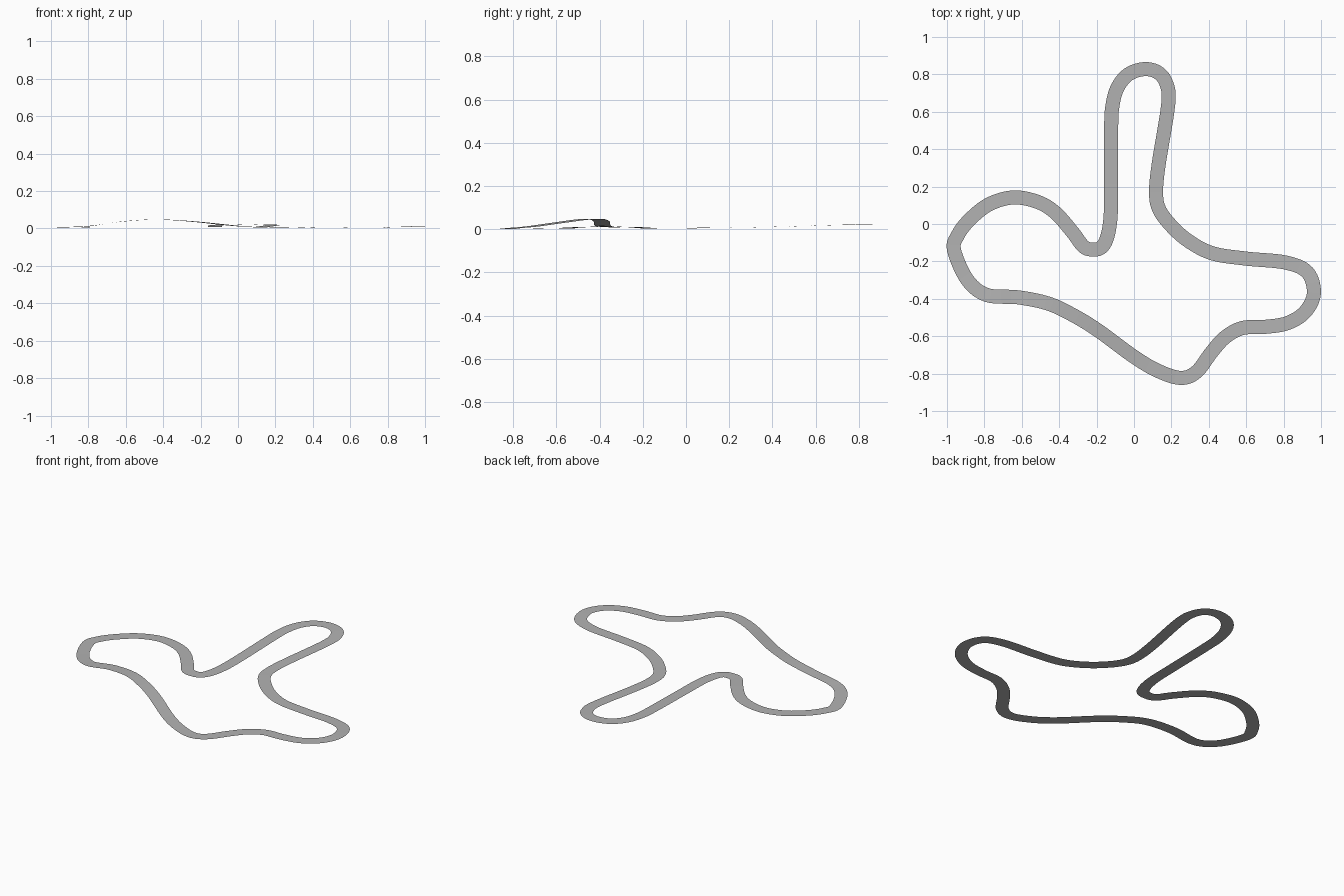
import bpy, bmesh
from mathutils import Vector

WIDTH = 0.075   # road width
STEPS = 7       # subdivisions between control points

# Closed centre line of the road (x, y, height), counter-clockwise from the west bend
PATH = [
    (-.962, -.14, .006), (-.89, -.30, .008), (-.785, -.38, .014), (-.62, -.392, .037),
    (-.46, -.425, .048), (-.33, -.485, .044), (-.195, -.567, .033), (0, -.71, .013),
    (.13, -.786, .006), (.25, -.823, .002), (.335, -.79, .002), (.415, -.685, .002),
    (.488, -.605, .003), (.58, -.556, .004), (.70, -.55, .005), (.82, -.53, .007),
    (.915, -.47, .010), (.962, -.37, .012), (.927, -.258, .010), (.81, -.206, .007),
    (.60, -.185, .005), (.42, -.157, .004), (.29, -.09, .004), (.195, -.005, .004),
    (.134, .08, .005), (.118, .17, .006), (.132, .32, .009), (.183, .64, .017),
    (.173, .75, .020), (.128, .81, .022), (.055, .828, .023), (-.03, .80, .022),
    (-.09, .725, .020), (-.117, .62, .017), (-.122, .50, .014), (-.122, .20, .008),
    (-.126, .03, .007), (-.145, -.075, .007), (-.175, -.125, .007), (-.215, -.136, .007),
    (-.268, -.122, .007), (-.33, -.042, .008), (-.42, .06, .008), (-.515, .118, .008),
    (-.645, .142, .008), (-.775, .105, .007), (-.88, .022, .006), (-.942, -.06, .006),
]


def smooth_loop(points, steps):
    """Closed Catmull-Rom curve: returns (position, tangent) samples."""
    pts = [Vector(p) for p in points]
    n, out = len(pts), []
    for i in range(n):
        a, b, c, d = (pts[(i + k) % n] for k in (-1, 0, 1, 2))
        for s in range(steps):
            t = s / steps
            q1, q2, q3 = c - a, 2 * a - 5 * b + 4 * c - d, 3 * b - a - 3 * c + d
            out.append((b + (q1 * t + q2 * t * t + q3 * t ** 3) / 2,
                        q1 + 2 * q2 * t + 3 * q3 * t * t))
    return out


# Road surface: a flat ribbon swept along the centre line
bm = bmesh.new()
rows = []
for pos, tan in smooth_loop(PATH, STEPS):
    side = Vector((-tan.y, tan.x, 0)).normalized() * WIDTH / 2
    rows.append((bm.verts.new(pos + side), bm.verts.new(pos - side)))
for (l0, r0), (l1, r1) in zip(rows, rows[1:] + rows[:1]):
    bm.faces.new((l0, r0, r1, l1)).smooth = True

mesh = bpy.data.meshes.new("road_surface")
bm.to_mesh(mesh)
bm.free()

# Asphalt colour
asphalt = bpy.data.materials.new("asphalt_grey")
asphalt.diffuse_color = (0.45, 0.45, 0.45, 1)
mesh.materials.append(asphalt)

road = bpy.data.objects.new("road_surface", mesh)
bpy.context.collection.objects.link(road)
